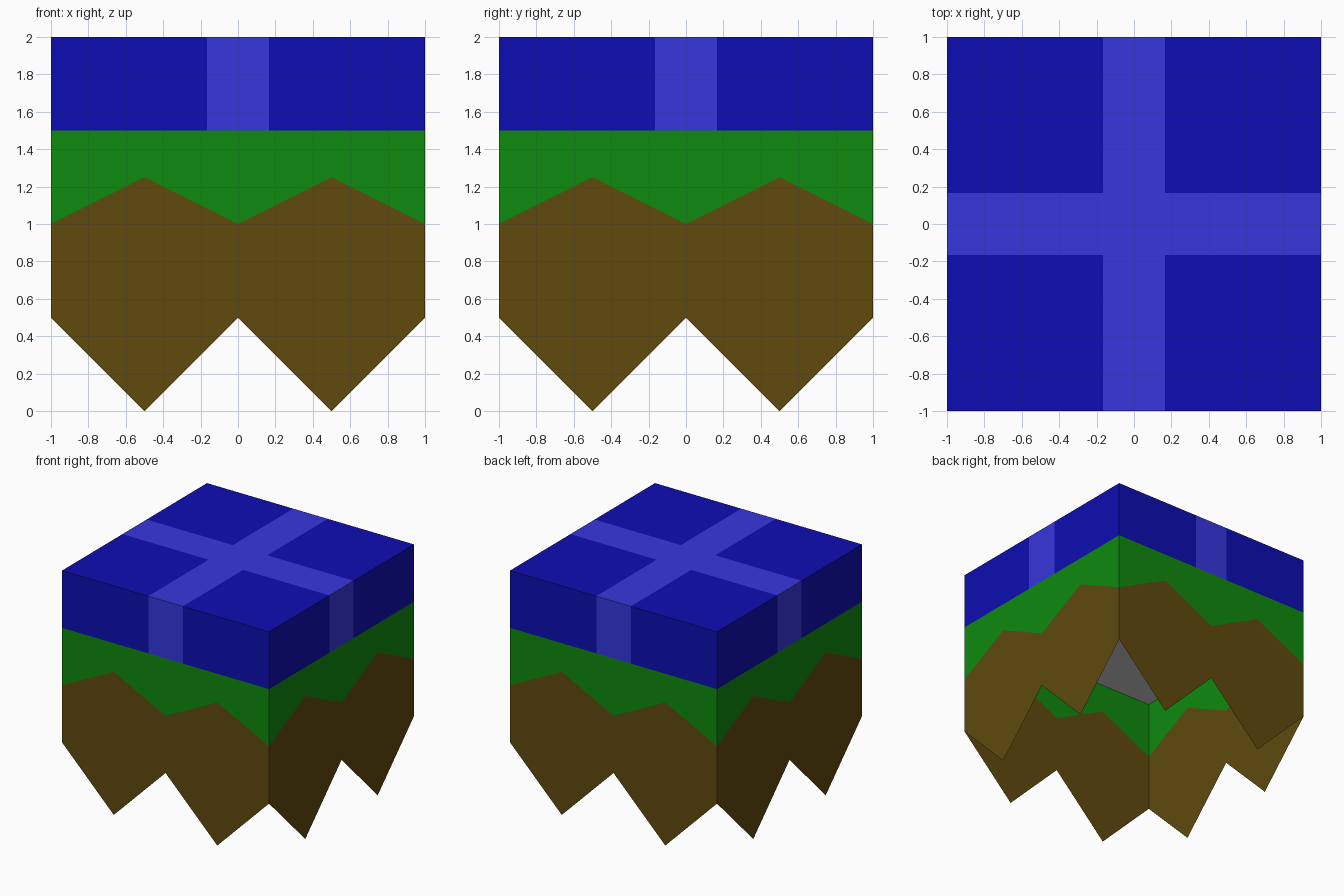
import bpy, bmesh

if "Cube" in bpy.data.objects:
    bpy.data.objects.remove(bpy.data.objects["Cube"])


def linear(c):
    c /= 255
    return c / 12.92 if c <= 0.04045 else ((c + 0.055) / 1.055) ** 2.4


def material(name, rgb):
    m = bpy.data.materials.new(name)
    m.diffuse_color = (*[linear(c) for c in rgb], 1)
    m.use_nodes = True
    m.node_tree.nodes["Principled BSDF"].inputs["Base Color"].default_value = m.diffuse_color
    return m


def finish(name, bm, mats=()):
    me = bpy.data.meshes.new(name)
    bm.to_mesh(me)
    bm.free()
    for m in mats:
        me.materials.append(m)
    ob = bpy.data.objects.new(name, me)
    bpy.context.collection.objects.link(ob)
    return ob


blue = material("blue", (13, 13, 179))
pale_blue = material("pale_blue", (55, 55, 222))
green = material("green", (14, 138, 14))
brown = material("brown", (96, 74, 13))

# Outline of the square, counter-clockwise, four steps per side
steps = [-1, -0.5, 0, 0.5]
outline = ([(s, -1) for s in steps] + [(1, s) for s in steps]
           + [(-s, 1) for s in steps] + [(-1, -s) for s in steps])


def wall_band(name, low, high, mat):
    """Open thin band around the square; heights alternate (corner, tooth)."""
    bm = bmesh.new()
    bottom = [bm.verts.new((x, y, low[i % 2])) for i, (x, y) in enumerate(outline)]
    top = [bm.verts.new((x, y, high[i % 2])) for i, (x, y) in enumerate(outline)]
    for i in range(len(outline)):
        j = (i + 1) % len(outline)
        bm.faces.new((bottom[i], bottom[j], top[j], top[i]))
    finish(name, bm, [mat])


# Zigzag earth skirt and the green band above it
wall_band("earth_skirt", (0.5, 0.0), (1.0, 1.25), brown)
wall_band("green_band", (1.0, 1.25), (1.5, 1.5), green)

# Blue lid, cut so a pale cross runs over the top and down the sides
bm = bmesh.new()
bmesh.ops.create_cube(bm, size=2)
for v in bm.verts:
    v.co.z = 2.0 if v.co.z > 0 else 1.5
bm.normal_update()
bmesh.ops.delete(bm, geom=[f for f in bm.faces if f.normal.z < -0.5], context='FACES')
for axis in ((1, 0, 0), (0, 1, 0)):
    for d in (-1 / 6, 1 / 6):
        bmesh.ops.bisect_plane(bm, geom=bm.verts[:] + bm.edges[:] + bm.faces[:],
                               plane_co=[a * d for a in axis], plane_no=axis)
for f in bm.faces:
    c = f.calc_center_median()
    f.material_index = int(min(abs(c.x), abs(c.y)) < 0.1)
finish("blue_lid", bm, [blue, pale_blue])

# Plain grey underside of the lid
bm = bmesh.new()
bm.faces.new([bm.verts.new((x, y, 1.5)) for x, y in ((-1, -1), (-1, 1), (1, 1), (1, -1))])
finish("lid_underside", bm)
